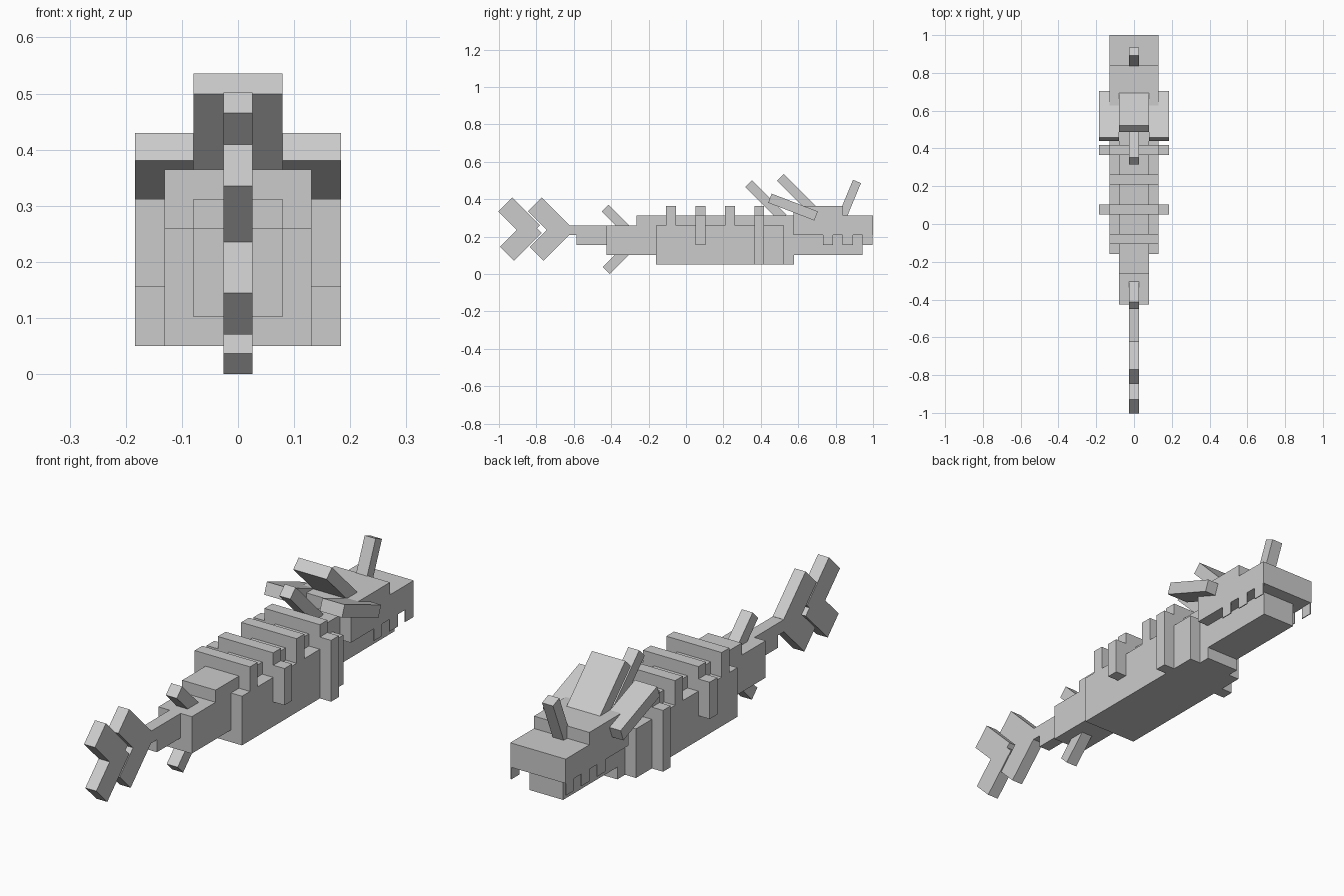
import bpy
from math import radians
from mathutils import Matrix

if "Cube" in bpy.data.objects:
    bpy.data.objects.remove(bpy.data.objects["Cube"], do_unlink=True)

# One plain grey for the whole fish
grey = bpy.data.materials.new("plain_grey")
grey.use_nodes = True
COLOUR = (0.6, 0.6, 0.6, 1)
grey.diffuse_color = COLOUR
grey.node_tree.nodes["Principled BSDF"].inputs["Base Color"].default_value = COLOUR


def box(name, xs, ys, zs, tilt=0):
    """Box from its ranges, tilted in degrees about its own centre."""
    spans = (xs, ys, zs)
    centre = [(a + b) / 2 for a, b in spans]
    size = [b - a for a, b in spans]
    bpy.ops.mesh.primitive_cube_add(size=1, location=centre)
    ob = bpy.context.object
    ob.name = name
    ob.data.transform(Matrix.Diagonal((*size, 1)))
    ob.rotation_euler.x = radians(tilt)
    ob.data.materials.append(grey)
    return ob


def fin(name, y, z, length, depth, tilt, half=0.026, x=0):
    """Tilted slab given by its centre, length and depth."""
    return box(name, (x - half, x + half), (y - length / 2, y + length / 2),
               (z - depth / 2, z + depth / 2), tilt)


WIDE, MID, SLIM, OUTER = 0.131, 0.079, 0.026, 0.184


def centred(name, half, ys, zs):
    return box(name, (-half, half), ys, zs)


# Trunk, back ridge, neck and tail stalk
centred("body", WIDE, (-0.16, 0.525), (0.05, 0.26))
centred("back_ridge", MID, (-0.264, 0.577), (0.2, 0.312))
centred("neck", MID, (0.5, 0.577), (0.05, 0.25))
centred("rear_body", MID, (-0.425, -0.1), (0.102, 0.26))
centred("tail_stalk", SLIM, (-0.585, -0.4), (0.155, 0.26))
centred("tail_joint", SLIM, (-0.65, -0.58), (0.208, 0.26))

# Raised bands across the back
for i, y in enumerate((-0.08, 0.077, 0.235, 0.392)):
    centred(f"back_band_{i + 1}", WIDE, (y - 0.026, y + 0.026), (0.25, 0.365))

# Head and jaws
centred("head", WIDE, (0.575, 0.84), (0.208, 0.365))
centred("snout", WIDE, (0.8, 1.0), (0.208, 0.312))
centred("lower_jaw", MID, (0.57, 0.943), (0.102, 0.21))

# Paired parts: side plates, teeth and head fins
for label, s in (("left", 1), ("right", -1)):
    def side(name, a, b, ys, zs, tilt=0):
        return box(f"{label}_{name}", sorted((s * a, s * b)), ys, zs, tilt)

    side("short_plate", 0.12, OUTER, (0.051, 0.103), (0.155, 0.312))
    side("long_plate", 0.12, OUTER, (0.366, 0.418), (0.05, 0.312))
    for i, y in enumerate((0.732, 0.838, 0.943)):
        side(f"tooth_{i + 1}", WIDE - 0.004, WIDE, (y, y + 0.055), (0.156, 0.215))
    fin(f"{label}_head_fin", 0.572, 0.358, 0.264, 0.052, -21,
        half=0.0525, x=s * 0.1315)

# Slanted crest, spine and horn
fin("head_crest", 0.597, 0.425, 0.262, 0.052, -45, half=MID)
fin("neck_spine", 0.427, 0.391, 0.262, 0.052, -45)
fin("snout_horn", 0.874, 0.398, 0.21, 0.046, 67.5)

# Small rear fins
fin("rear_dorsal_fin", -0.358, 0.278, 0.21, 0.052, -45)
fin("rear_belly_fin", -0.352, 0.093, 0.21, 0.052, 45)

# Two chevrons forming the tail
for i, y in enumerate((-0.73, -0.888)):
    fin(f"tail_upper_lobe_{i + 1}", y - 0.004, 0.298, 0.21, 0.105, -45)
    fin(f"tail_lower_lobe_{i + 1}", y + 0.005, 0.182, 0.21, 0.105, 45)
